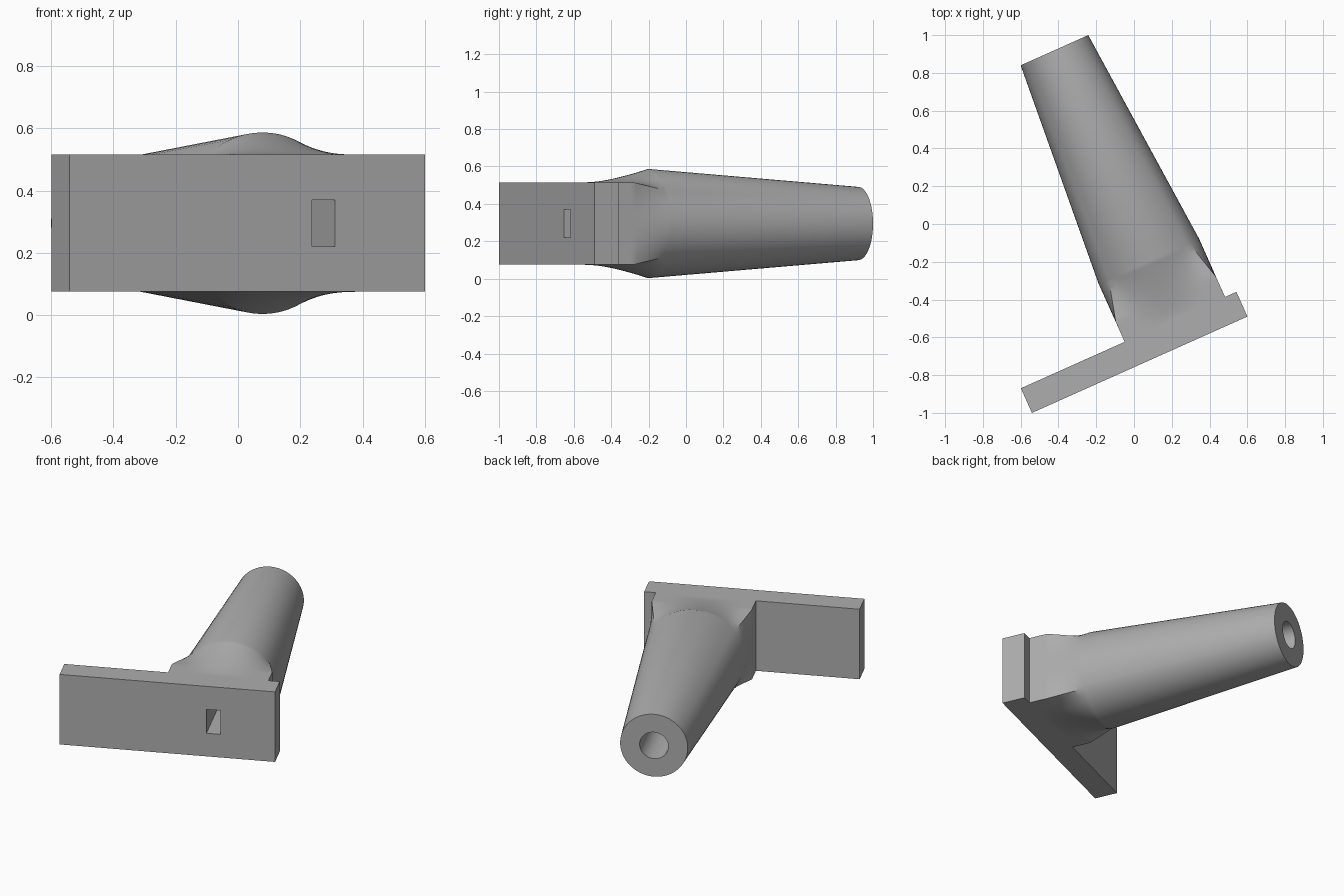
import bpy, bmesh, math
from mathutils import Matrix

if "Cube" in bpy.data.objects:
    bpy.data.objects.remove(bpy.data.objects["Cube"])

grey = bpy.data.materials.new("plain grey")
grey.use_nodes = True
COLOUR = (0.42, 0.42, 0.42, 1)
grey.diffuse_color = COLOUR
grey.node_tree.nodes["Principled BSDF"].inputs["Base Color"].default_value = COLOUR

# Local frame: u along the plate, v along the handle, then turned about z
ANGLE = math.radians(24.1)
PLACE = Matrix.Translation((0.03, -0.745, 0.295)) @ Matrix.Rotation(ANGLE, 4, "Z")
AXIS = 0.268                       # handle axis offset along the plate
HALF_W, HALF_H = 0.291, 0.22       # neck block
R_BIG, R_END = 0.2915, 0.196       # handle radii
V_BACK, V_NECK, V_ROUND, V_END = 0.143, 0.26, 0.48, 1.704


def make_object(name, bm):
    bmesh.ops.recalc_face_normals(bm, faces=bm.faces)
    mesh = bpy.data.meshes.new(name)
    bm.to_mesh(mesh)
    bm.free()
    obj = bpy.data.objects.new(name, mesh)
    bpy.context.collection.objects.link(obj)
    obj.matrix_world = PLACE
    mesh.materials.append(grey)
    return obj


def box(name, u, v, half_z):
    bm = bmesh.new()
    bmesh.ops.create_cube(bm, size=1)
    for p in bm.verts:
        p.co = (u[0] + (p.co.x + 0.5) * (u[1] - u[0]),
                v[0] + (p.co.y + 0.5) * (v[1] - v[0]), p.co.z * 2 * half_z)
    return make_object(name, bm)


def loft(name, rings):
    bm = bmesh.new()
    loops = [[bm.verts.new(p) for p in ring] for ring in rings]
    n = len(loops[0])
    for a, b in zip(loops, loops[1:]):
        for i in range(n):
            j = (i + 1) % n
            bm.faces.new((a[i], a[j], b[j], b[i]))
    bm.faces.new(loops[0])
    bm.faces.new(loops[-1])
    return make_object(name, bm)


def ring(v, radius):
    return [(AXIS + radius(t) * math.cos(t), v, radius(t) * math.sin(t)) for t in angles]


def clamp(x):
    return max(0.0, min(1.0, x))


# Angles chosen so that ring points fall on the corners of the neck block
corner = math.atan2(HALF_H, HALF_W)
stops = [-corner, corner, math.pi - corner, math.pi + corner, 2 * math.pi - corner]
STEPS = 18
angles = [a + (b - a) * i / STEPS for a, b in zip(stops, stops[1:]) for i in range(STEPS)]


def neck_radius(v):
    bulge = clamp((v - 0.16) / (V_ROUND - 0.16)) ** 1.35
    fade = clamp((v - V_NECK) / (V_ROUND - V_NECK))

    def radius(t):
        c, s = abs(math.cos(t)), abs(math.sin(t))
        block = min(HALF_W / max(c, 1e-6), HALF_H / max(s, 1e-6))
        return block + (R_BIG - block) * (bulge if block < R_BIG else fade)
    return radius


# Plate
body = box("mounted_plate_with_handle", (-0.625, 0.625), (0, V_BACK), HALF_H)

# Square neck blending into the round tapered handle
levels = [0.07, 0.16] + [0.16 + 0.02 * i for i in range(1, 17)]
rings = [ring(v, neck_radius(v)) for v in levels]
rings.append(ring(V_END, lambda t: R_END))
handle = loft("handle_union_helper", rings)

# Slot in the front and bore in the handle end
slot = box("slot_cutter", (AXIS - 0.041, AXIS + 0.041), (-0.1, 0.6), 0.075)
bore = loft("bore_cutter", [ring(v, lambda t: 0.083) for v in (0.5, 1.9)])

for tool, mode in ((handle, "UNION"), (slot, "DIFFERENCE"), (bore, "DIFFERENCE")):
    mod = body.modifiers.new(tool.name, "BOOLEAN")
    mod.operation = mode
    mod.solver = "EXACT"
    mod.object = tool

# Apply the cuts, then drop the helpers
bpy.context.view_layer.update()
result = bpy.data.meshes.new_from_object(body.evaluated_get(bpy.context.evaluated_depsgraph_get()))
body.modifiers.clear()
body.data = result
for tool in (handle, slot, bore):
    bpy.data.objects.remove(tool)

# Smooth round surfaces, keep hard edges
bpy.ops.object.select_all(action="DESELECT")
body.select_set(True)
bpy.context.view_layer.objects.active = body
bpy.ops.object.shade_smooth_by_angle(angle=math.radians(25))
